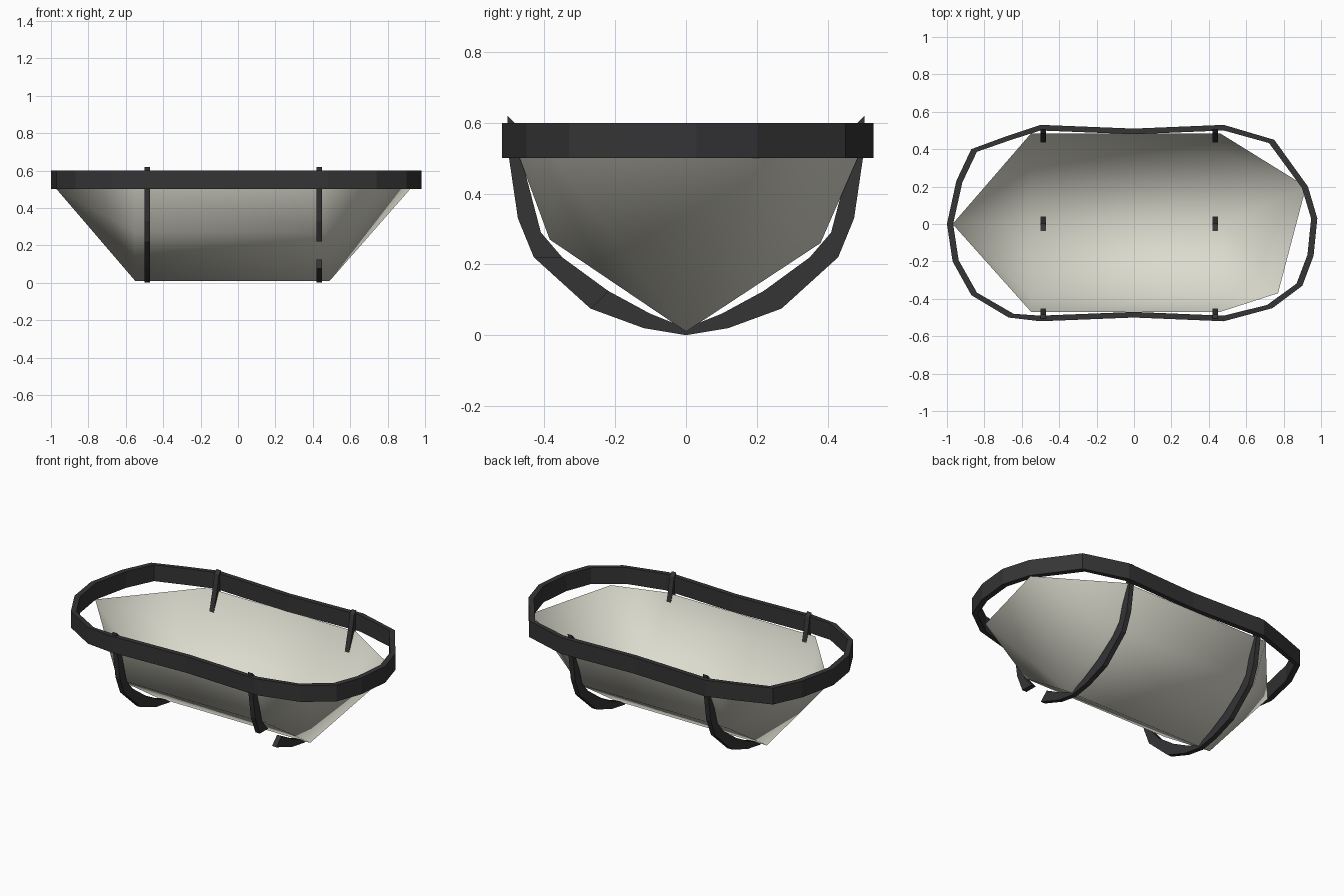
import bpy, math

if "Cube" in bpy.data.objects:
    bpy.data.objects.remove(bpy.data.objects["Cube"])


def material(name, rgb):
    m = bpy.data.materials.new(name)
    m.diffuse_color = (*rgb, 1)
    m.use_nodes = True
    m.node_tree.nodes["Principled BSDF"].inputs["Base Color"].default_value = m.diffuse_color
    return m


CREAM = material("cream", (0.72, 0.71, 0.62))
DARK = material("dark", (0.035, 0.035, 0.037))


def make(name, verts, faces, mat, smooth=False):
    me = bpy.data.meshes.new(name)
    me.from_pydata(verts, [], faces)
    me.materials.append(mat)
    me.update()
    ob = bpy.data.objects.new(name, me)
    bpy.context.collection.objects.link(ob)
    if smooth:
        bpy.context.view_layer.objects.active = ob
        ob.select_set(True)
        bpy.ops.object.shade_smooth_by_angle(angle=math.radians(50))
        ob.select_set(False)
    return ob


# Open thin hull: two five-point cross sections, with fanned pointed ends
section = [(-0.47, 0.5), (-0.385, 0.27), (0, 0.01), (0.38, 0.26), (0.485, 0.5)]
verts = [(-0.55, y, z) for y, z in section]
verts += [(0.46 if z > 0.02 else 0.49, y, z) for y, z in section]
verts += [(-0.97, 0, 0.5), (0.77, -0.37, 0.5), (0.92, 0.2, 0.5)]
faces = []
for i in range(4):
    faces.append((i, i + 5, i + 6, i + 1))
    faces.append((10, i, i + 1))
faces += [(5, 11, 6), (6, 11, 7), (7, 11, 12), (7, 12, 8), (8, 12, 9)]
make("hull", verts, faces, CREAM, True)


# Flat-sided rim ring around the top
outline = [(-1, 0), (-0.97, -0.2), (-0.87, -0.38), (-0.67, -0.5), (-0.5, -0.52),
           (0, -0.5), (0.48, -0.52), (0.74, -0.45), (0.9, -0.33), (0.96, -0.17),
           (0.98, 0.03), (0.93, 0.2), (0.75, 0.45), (0.48, 0.53), (0, 0.51),
           (-0.5, 0.53), (-0.68, 0.47), (-0.87, 0.4), (-0.95, 0.23)]
n = len(outline)
verts = []
for x, y in outline:
    k = 1 - 0.033 / math.hypot(x, y)
    if abs(x) < 0.6:
        inner = (x, y - math.copysign(0.03, y))
    else:
        inner = (x * k, y * k)
    verts += [(x, y, 0.5), (x, y, 0.6), (*inner, 0.6), (*inner, 0.5)]
faces = []
for i in range(n):
    a, b = 4 * i, 4 * ((i + 1) % n)
    for j in range(4):
        k = (j + 1) % 4
        faces.append((a + j, b + j, b + k, a + k))
make("rim", verts, faces, DARK)


# Curved rib halves: thin in x, hooked over the rim and running under the hull
OUTER = [(0.505, 0.62), (0.5, 0.5), (0.475, 0.33), (0.43, 0.22), (0.27, 0.075),
         (0.12, 0.02), (0, 0.0)]
INNER = [(0.485, 0.6), (0.465, 0.5), (0.41, 0.29), (0.35, 0.22), (0.22, 0.125),
         (0.1, 0.06), (0, 0.02)]


def rib(name, x, side, skip=()):
    verts, faces = [], []
    for i in range(len(OUTER) - 1):
        if i in skip:
            continue
        b = len(verts)
        prof = [OUTER[i], OUTER[i + 1], INNER[i + 1], INNER[i]]
        for dx in (-0.015, 0.015):
            verts += [(x + dx, side * y, z) for y, z in prof]
        faces += [(b, b + 1, b + 2, b + 3), (b + 7, b + 6, b + 5, b + 4)]
        faces += [(b + j, b + 4 + j, b + 4 + (j + 1) % 4, b + (j + 1) % 4) for j in range(4)]
    make(name, verts, faces, DARK)


rib("left_rib_front", -0.485, -1)
rib("left_rib_back", -0.485, 1)
rib("right_rib_front", 0.435, -1, (3,))
rib("right_rib_back", 0.435, 1)
